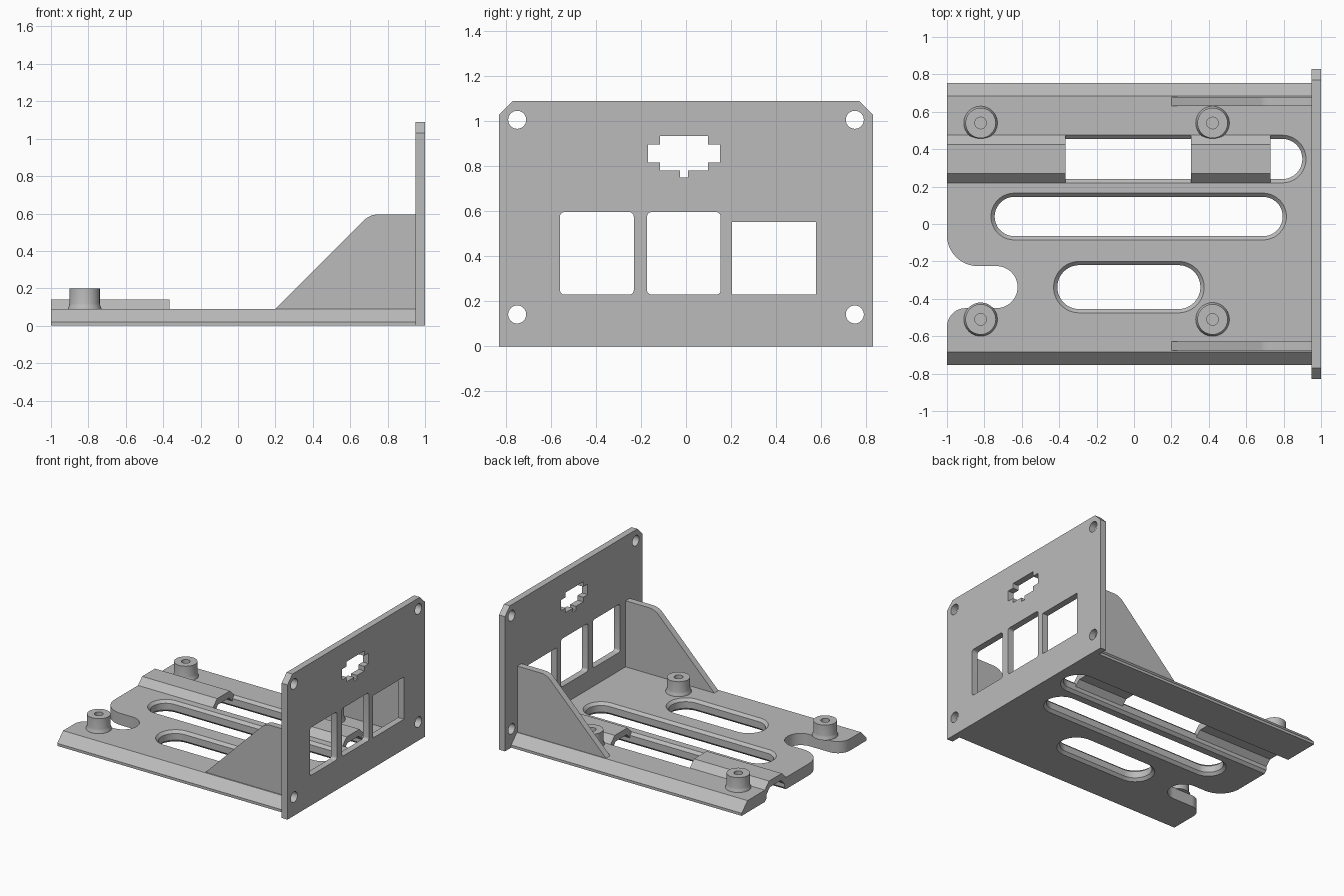
import bpy, bmesh
from math import sin, cos, radians, pi

cube = bpy.data.objects.get("Cube")
if cube:
    bpy.data.objects.remove(cube, do_unlink=True)

grey = bpy.data.materials.new("plain grey")
grey.use_nodes = True
GREY = (0.5, 0.5, 0.5, 1)
grey.diffuse_color = GREY
grey.node_tree.nodes["Principled BSDF"].inputs["Base Color"].default_value = GREY


def loft(name, rings):
    """Skin a stack of equal-length rings and cap both ends."""
    bm = bmesh.new()
    rows = [[bm.verts.new(p) for p in ring] for ring in rings]
    n = len(rows[0])
    for a, b in zip(rows, rows[1:]):
        for i in range(n):
            j = (i + 1) % n
            bm.faces.new((a[i], a[j], b[j], b[i]))
    bm.faces.new(rows[0][::-1])
    bm.faces.new(rows[-1])
    bmesh.ops.recalc_face_normals(bm, faces=bm.faces)
    mesh = bpy.data.meshes.new(name)
    bm.to_mesh(mesh)
    bm.free()
    mesh.materials.append(grey)
    ob = bpy.data.objects.new(name, mesh)
    bpy.context.collection.objects.link(ob)
    return ob


def prism(name, pts, axis, lo, hi):
    """Extrude a 2D outline along x, y or z."""
    place = {"x": lambda p, t: (t, p[0], p[1]),
             "y": lambda p, t: (p[0], t, p[1]),
             "z": lambda p, t: (p[0], p[1], t)}[axis]
    return loft(name, [[place(p, t) for p in pts] for t in (lo, hi)])


def arc(cx, cy, r, a0, a1, n=12):
    angles = [radians(a0 + (a1 - a0) * i / n) for i in range(n + 1)]
    return [(cx + r * cos(a), cy + r * sin(a)) for a in angles]


def rect(x0, x1, y0, y1, r=0.0):
    if not r:
        return [(x0, y0), (x1, y0), (x1, y1), (x0, y1)]
    return (arc(x0 + r, y0 + r, r, 180, 270, 5) + arc(x1 - r, y0 + r, r, 270, 360, 5)
            + arc(x1 - r, y1 - r, r, 0, 90, 5) + arc(x0 + r, y1 - r, r, 90, 180, 5))


def activate(ob):
    bpy.ops.object.select_all(action='DESELECT')
    ob.select_set(True)
    bpy.context.view_layer.objects.active = ob


def cut(ob, cutter):
    mod = ob.modifiers.new("cut", 'BOOLEAN')
    mod.operation, mod.solver, mod.object = 'DIFFERENCE', 'EXACT', cutter
    activate(ob)
    bpy.ops.object.modifier_apply(modifier=mod.name)
    bpy.data.objects.remove(cutter, do_unlink=True)


def slot_cutter(x0, x1, y0, y1):
    """Rounded slot that flares out at both faces of the base."""
    r, cy = (y1 - y0) / 2, (y0 + y1) / 2
    rings = []
    for z, grow in ((-0.01, 0.03), (0.02, 0), (TOP - 0.02, 0), (TOP + 0.01, 0.03)):
        outline = arc(x1 - r, cy, r + grow, -90, 90, 24) + arc(x0 + r, cy, r + grow, 90, 270, 24)
        rings.append([(x, y, z) for x, y in outline])
    return loft("slot_cutter", rings)


TOP = 0.09       # upper face of the base
PANEL = 0.95     # inner face of the end panel
parts = []

# Base tray with sloped long edges
base = prism("base_tray", [(-0.755, 0), (0.755, 0), (0.755, 0.02), (0.685, TOP),
                           (-0.685, TOP), (-0.755, 0.02)], "x", -1, PANEL)
for slot in ((-1.4, 0.9, 0.24, 0.455), (-0.745, 0.795, -0.065, 0.145),
             (-0.41, 0.355, -0.455, -0.22)):
    cut(base, slot_cutter(*slot))

# Rounded notch in the open end
notch = ([(-1.1, -0.06)] + arc(-0.835, -0.06, 0.165, 180, 270)
         + arc(-0.735, -0.3375, 0.1125, 90, -90, 24)
         + arc(-0.9, -0.55, 0.1, 90, 180) + [(-1.1, -0.55)])
cut(base, prism("notch_cutter", notch, "z", -0.1, 0.3))
parts.append(base)

# Raised bridges across the long slot
bridge = [(0.22, TOP), (0.27, 0.14), (0.425, 0.14), (0.475, TOP), (0.455, 0.07),
          (0.455, 0.05), (0.415, TOP), (0.28, TOP), (0.24, 0.05), (0.24, 0.07)]
for name, x0, x1 in (("outer_bridge", -1, -0.365), ("inner_bridge", 0.305, 0.73)):
    parts.append(prism(name, bridge, "x", x0, x1))

# End panel with clipped upper corners
panel = prism("end_panel", [(-0.83, 0), (0.83, 0), (0.83, 1.03), (0.77, 1.09),
                            (-0.77, 1.09), (-0.83, 1.03)], "x", PANEL, 1)
openings = [rect(-0.56, -0.232, 0.23, 0.597, 0.02),
            rect(-0.173, 0.154, 0.23, 0.597, 0.02),
            rect(0.204, 0.578, 0.23, 0.553)]
for y in (-0.75, 0.75):
    for z in (0.142, 1.007):
        openings.append(arc(y, z, 0.04, 0, 352.5, 47))

# Stepped connector opening
half = [(0.018, 0.75), (0.018, 0.782), (0.107, 0.782), (0.107, 0.817),
        (0.16, 0.817), (0.16, 0.898), (0.107, 0.898), (0.107, 0.935)]
openings.append([(y - 0.009, z) for y, z in half]
                + [(-y - 0.009, z) for y, z in reversed(half)])
for outline in openings:
    cut(panel, prism("opening_cutter", outline, "x", 0.9, 1.1))
parts.append(panel)

# Gussets bracing the panel
gusset = [(0.2, TOP)] + arc(0.75, 0.485, 0.11, 135, 90) + [(PANEL, 0.595), (PANEL, TOP)]
for name, y0 in (("front_gusset", -0.677), ("back_gusset", 0.63)):
    parts.append(prism(name, gusset, "y", y0, y0 + 0.05))

# Standoffs with flared feet and blind screw holes
turned = [(0.09, TOP - 0.002), (0.09, TOP + 0.003), (0.084, 0.105), (0.081, 0.12),
          (0.081, 0.2), (0.031, 0.2), (0.031, 0.1)]
for side, y in (("front", -0.51), ("back", 0.54)):
    for end, x in (("outer", -0.82), ("inner", 0.42)):
        rings = [[(px, py, z) for px, py in arc(x, y, r, 0, 352.5, 47)] for r, z in turned]
        parts.append(loft(f"{side}_{end}_standoff", rings))

for ob in parts:
    activate(ob)
    bpy.ops.object.shade_smooth_by_angle(angle=pi / 6)
